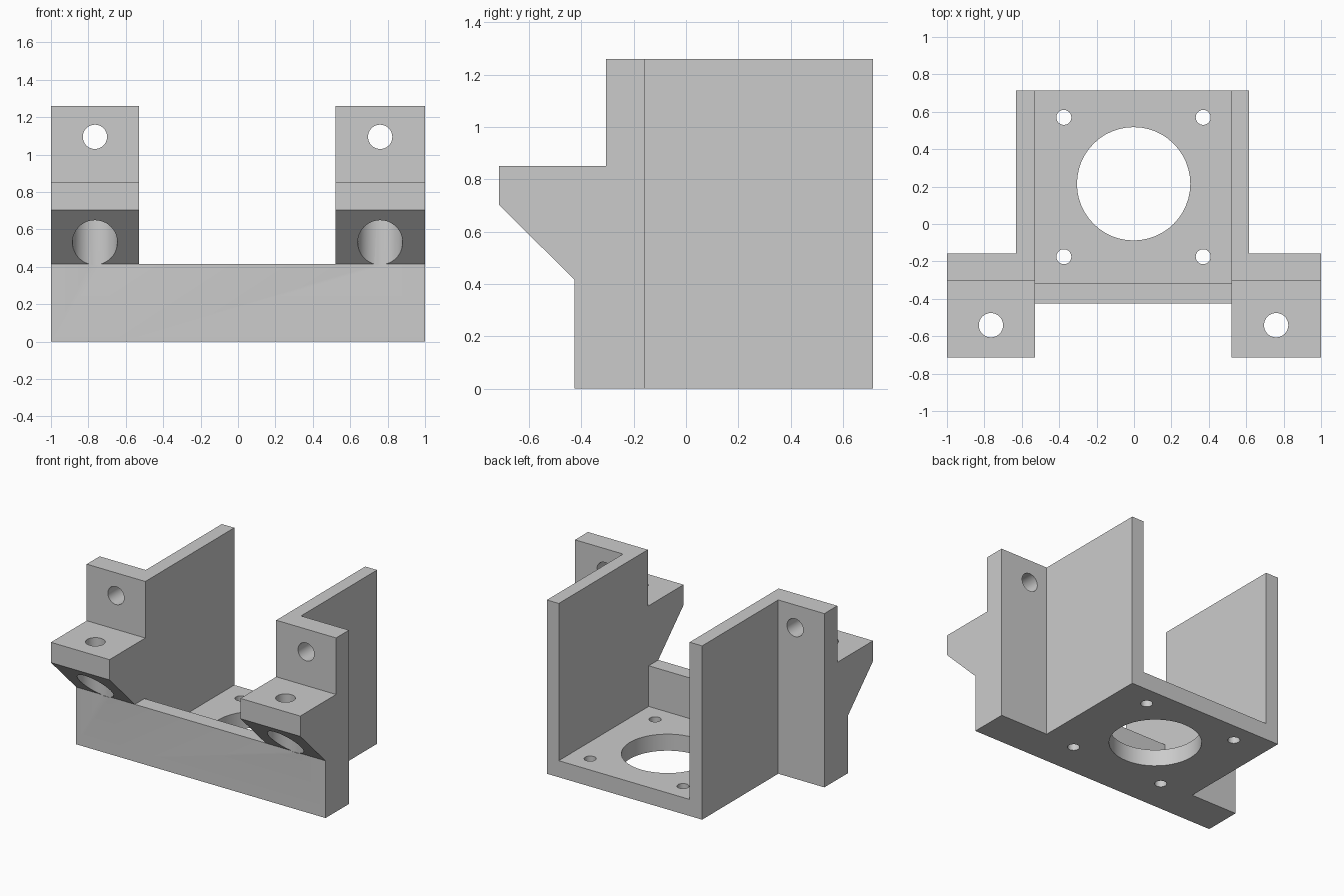
import bpy
import bmesh
import math
from mathutils import Matrix

if "Cube" in bpy.data.objects:
    bpy.data.objects.remove(bpy.data.objects["Cube"], do_unlink=True)

# Main levels
FRONT, BACK, FLANGE_BACK, STEP = -0.425, 0.715, -0.157, -0.305
TOP, BAR_TOP, SHELF_TOP, FLOOR_TOP = 1.26, 0.415, 0.85, 0.12

grey = bpy.data.materials.new("grey")
grey.use_nodes = True
grey.diffuse_color = (0.6, 0.6, 0.6, 1)
grey.node_tree.nodes["Principled BSDF"].inputs["Base Color"].default_value = (0.6, 0.6, 0.6, 1)


def make_object(name, bm):
    bmesh.ops.recalc_face_normals(bm, faces=bm.faces)
    mesh = bpy.data.meshes.new(name)
    bm.to_mesh(mesh)
    bm.free()
    mesh.materials.append(grey)
    obj = bpy.data.objects.new(name, mesh)
    bpy.context.collection.objects.link(obj)
    return obj


def slab(name, profile, x0, x1):
    """Extrude a (y, z) profile from x0 to x1."""
    bm = bmesh.new()
    face = bm.faces.new([bm.verts.new((x0, y, z)) for y, z in profile])
    new = bmesh.ops.extrude_face_region(bm, geom=[face])["geom"]
    moved = [v for v in new if isinstance(v, bmesh.types.BMVert)]
    bmesh.ops.translate(bm, verts=moved, vec=(x1 - x0, 0, 0))
    return make_object(name, bm)


def box(name, x0, x1, y0, y1, z0, z1):
    return slab(name, [(y0, z0), (y1, z0), (y1, z1), (y0, z1)], x0, x1)


def drill(name, centre, radius, length, along_y=False, sides=48):
    bm = bmesh.new()
    turn = Matrix.Rotation(math.pi / 2 if along_y else 0, 4, "X")
    bmesh.ops.create_cone(bm, cap_ends=True, segments=sides, radius1=radius, radius2=radius,
                          depth=length, matrix=Matrix.Translation(centre) @ turn)
    return make_object(name, bm)


def combine(body, tool, operation):
    bpy.context.view_layer.objects.active = body
    mod = body.modifiers.new("join", "BOOLEAN")
    mod.object, mod.operation, mod.solver = tool, operation, "EXACT"
    bpy.ops.object.modifier_apply(modifier=mod.name)
    bpy.data.objects.remove(tool, do_unlink=True)


# Floor, front bar and side walls
body = box("motor_mount", -0.63, 0.615, FRONT, BACK, 0, FLOOR_TOP)
parts = [box("front_bar", -0.8, 0.8, FRONT, -0.315, 0, BAR_TOP),
         box("right_wall", -0.63, -0.53, -0.25, BACK, 0, TOP),
         box("left_wall", 0.52, 0.615, -0.25, BACK, 0, TOP)]

# Flanges with sloped shelves
flange = [(FRONT, 0), (FLANGE_BACK, 0), (FLANGE_BACK, TOP), (STEP, TOP),
          (STEP, SHELF_TOP), (-0.715, SHELF_TOP), (-0.715, 0.703), (FRONT, BAR_TOP)]
parts += [slab("right_flange", flange, -1, -0.53), slab("left_flange", flange, 0.52, 1)]
for part in parts:
    combine(body, part, "UNION")

# Floor opening and its four screw holes
holes = [drill("opening", (-0.002, 0.215, 0.06), 0.303, 0.2)]
for x in (-0.375, 0.37):
    for y in (-0.175, 0.57):
        holes.append(drill("floor_hole", (x, y, 0.06), 0.04, 0.2, sides=32))

# Flange holes, shelf holes and their counterbores
for x in (-0.765, 0.76):
    holes += [drill("flange_hole", (x, -0.23, 1.095), 0.065, 0.4, along_y=True),
              drill("shelf_hole", (x, -0.541, 0.8), 0.065, 0.3),
              drill("counterbore", (x, -0.541, 0.556), 0.12, 0.292)]
for hole in holes:
    combine(body, hole, "DIFFERENCE")

# Merge flat regions and shade
bm = bmesh.new()
bm.from_mesh(body.data)
bmesh.ops.remove_doubles(bm, verts=bm.verts, dist=0.0001)
bmesh.ops.dissolve_limit(bm, angle_limit=math.radians(0.5), verts=bm.verts, edges=bm.edges)
bm.to_mesh(body.data)
bm.free()
bpy.ops.object.select_all(action="DESELECT")
body.select_set(True)
bpy.context.view_layer.objects.active = body
bpy.ops.object.shade_smooth_by_angle(angle=math.radians(30))
